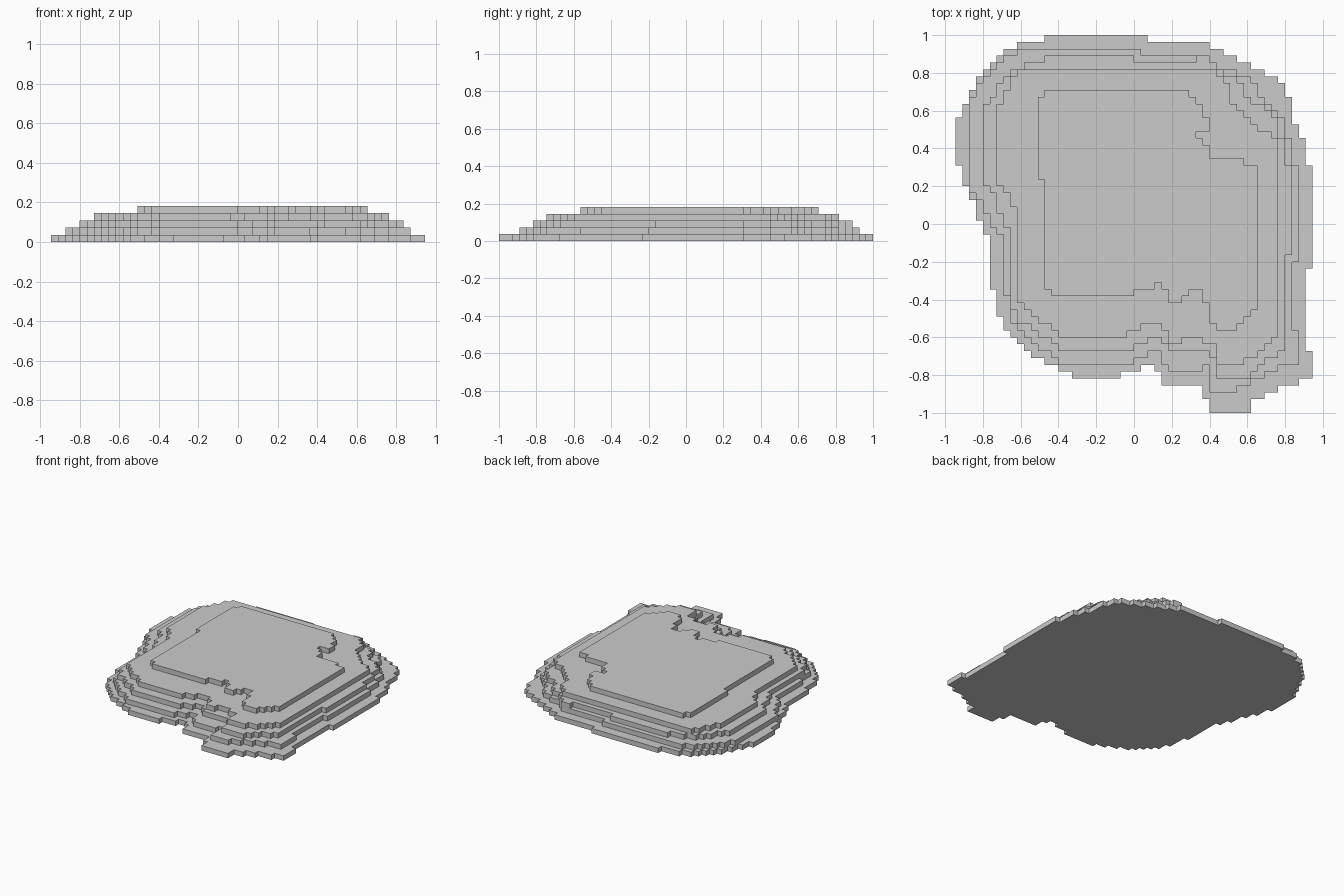
import bpy
import bmesh
from math import radians

# Remove only the default cube
default_cube = bpy.data.objects.get("Cube")
if default_cube:
    bpy.data.objects.remove(default_cube, do_unlink=True)

COLUMNS, ROWS = 52, 55
CELL = 2 / ROWS

# Tier outlines in grid cells, clockwise from the back left corner.
# Sloping runs turn into stair steps when they are snapped to the grid.
base_tier = [
    (13, 55), (28, 55), (28, 54), (36, 54), (48, 48), (48, 46), (49, 46),
    (49, 43), (51, 39), (51, 36), (52, 36), (52, 21), (51, 21), (51, 9),
    (52, 9), (52, 5), (50, 5), (50, 4), (48, 4), (42, 1), (43, 1), (43, 0),
    (37, 0), (37, 2), (36, 2), (36, 4), (30, 4), (30, 6), (29, 6), (29, 7),
    (27, 7), (27, 6), (24, 6), (24, 5), (18, 5), (10.5, 9), (7, 12.5),
    (7, 14), (6, 14), (6, 18), (5, 18), (5, 26), (4.4, 26), (0.4, 36),
    (0, 36), (0, 43), (0.5, 43), (3.5, 49), (7.5, 53), (9, 53), (9, 54),
    (13, 54),
]
second_tier = [
    (10, 53), (27, 53), (27, 52), (37, 52), (37, 51), (43, 48.5), (46, 44.5),
    (48, 43), (48, 41), (49, 40), (49, 36), (50, 36), (50, 22), (49, 22),
    (49, 12), (50, 12), (50, 7), (48, 7), (41, 3.4), (41, 3), (37, 3),
    (37, 7), (36, 7), (36, 6), (31, 6), (31, 7), (30, 7), (30, 9), (28, 9),
    (28, 8), (26, 8), (26, 7), (16, 7), (11.5, 10), (8, 13), (8, 17),
    (7, 17), (7, 25), (4, 30), (2, 33), (2, 45), (5, 50), (9, 52.6),
]
third_tier = [
    (14, 52), (26, 52), (26, 51), (35, 51), (35, 52), (37, 52), (37, 51),
    (41, 48.5), (43, 45.5), (46, 44), (47, 43), (47, 40), (48, 40), (48, 36),
    (49, 36), (49, 23), (48, 23), (48, 9), (46, 8), (42, 5), (38, 5),
    (38, 8), (36, 9), (31, 9), (30, 11), (28, 11), (28, 10), (26, 10),
    (26, 9), (16, 9), (9, 13.5), (8, 16), (8, 27), (7, 28), (6, 31),
    (4, 34), (4, 44), (6, 47), (8, 50), (13, 51.6),
]
fourth_tier = [
    (10, 50), (38, 50), (40, 48), (40, 46), (42, 44), (42, 43), (44, 41.5),
    (46, 41), (47, 40), (47, 11), (45, 9), (41, 7), (38, 7), (38, 10),
    (36, 10), (36, 11), (33, 11), (33, 10), (31, 10), (31, 12), (30, 12),
    (30, 13), (27, 13), (27, 12), (25, 12), (25, 11), (16, 11), (10, 15),
    (9, 17), (9, 30), (8, 31), (6, 34), (6, 44), (8, 48),
]
top_tier = [
    (14, 47), (34, 47), (36, 45), (36, 43), (37, 43), (37, 41), (35, 41),
    (35, 40), (37, 39), (37, 37), (42, 37), (42, 36), (44, 36), (44, 15),
    (40, 12), (38, 12), (37, 14), (37, 16), (36, 16), (36, 18), (34, 18),
    (34, 17), (33, 17), (33, 16), (31, 16), (31, 18), (30, 18), (30, 19),
    (29, 19), (29, 18), (26, 18), (26, 17), (15, 17), (13, 18), (13, 34),
    (12, 34), (12, 45),
]


def inside(outline, u, v):
    """Even-odd test of a point against an outline."""
    hit = False
    for (u1, v1), (u2, v2) in zip(outline, outline[1:] + outline[:1]):
        if (v1 > v) != (v2 > v) and u < u1 + (v - v1) * (u2 - u1) / (v2 - v1):
            hit = not hit
    return hit


def snap(outline):
    """Cells whose centres lie within the outline."""
    return {(i, j) for i in range(COLUMNS) for j in range(ROWS)
            if inside(outline, i + 0.5, j + 0.5)}


# Each tier rests wholly on the one below it
tiers = []
for outline in (base_tier, second_tier, third_tier, fourth_tier, top_tier):
    cells = snap(outline)
    tiers.append(cells & tiers[-1] if tiers else cells)

bm = bmesh.new()
shared = {}


def corner(i, j, k):
    """One shared vertex per grid corner."""
    if (i, j, k) not in shared:
        shared[i, j, k] = bm.verts.new(
            ((i - COLUMNS / 2) * CELL, (j - ROWS / 2) * CELL, k * CELL))
    return shared[i, j, k]


def flat(i, j, k, up=True):
    ring = [(i, j), (i + 1, j), (i + 1, j + 1), (i, j + 1)]
    if not up:
        ring.reverse()
    bm.faces.new([corner(a, b, k) for a, b in ring])


def wall(start, end, k):
    bm.faces.new([corner(*start, k), corner(*end, k),
                  corner(*end, k + 1), corner(*start, k + 1)])


# Outer skin: underside, exposed treads and stepped walls
for k, cells in enumerate(tiers):
    above = tiers[k + 1] if k + 1 < len(tiers) else set()
    for i, j in sorted(cells):
        if k == 0:
            flat(i, j, 0, up=False)
        if (i, j) not in above:
            flat(i, j, k + 1)
        sides = {
            (i, j - 1): ((i, j), (i + 1, j)),
            (i + 1, j): ((i + 1, j), (i + 1, j + 1)),
            (i, j + 1): ((i + 1, j + 1), (i, j + 1)),
            (i - 1, j): ((i, j + 1), (i, j)),
        }
        for neighbour, (start, end) in sides.items():
            if neighbour not in cells:
                wall(start, end, k)

# Merge coplanar cells into clean flat faces
bmesh.ops.dissolve_limit(bm, angle_limit=radians(1), use_dissolve_boundaries=False,
                         verts=bm.verts[:], edges=bm.edges[:])

mesh = bpy.data.meshes.new("stepped_plateau")
bm.to_mesh(mesh)
bm.free()
plateau = bpy.data.objects.new("stepped_plateau", mesh)
bpy.context.collection.objects.link(plateau)
